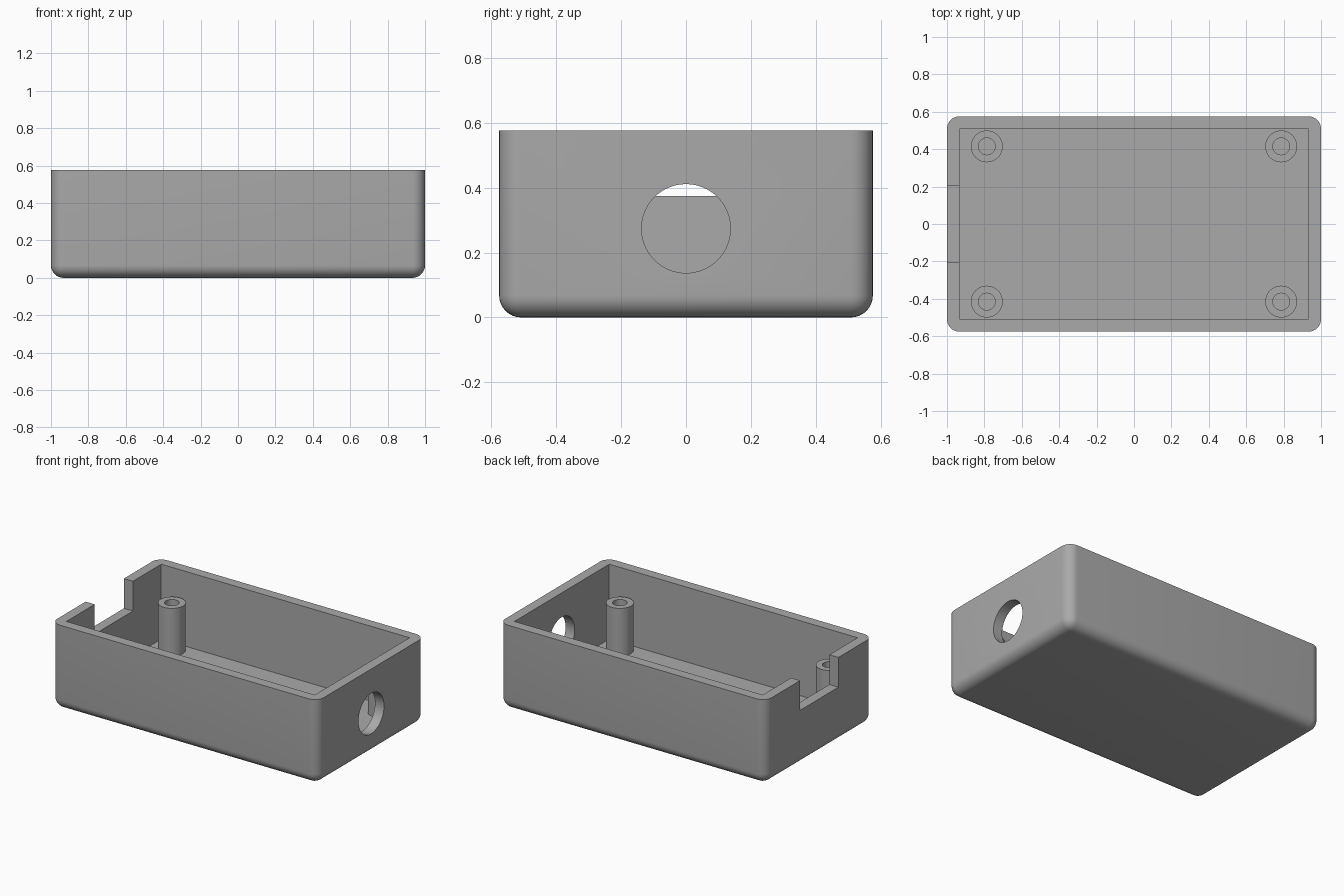
import bpy, bmesh
from mathutils import Matrix, Vector

if "Cube" in bpy.data.objects:
    bpy.data.objects.remove(bpy.data.objects["Cube"], do_unlink=True)

LENGTH, WIDTH, HEIGHT = 2.0, 1.152, 0.576
WALL = 0.068
POST_TOP = 0.39

grey = bpy.data.materials.new("plain grey")
grey.use_nodes = True
grey.diffuse_color = (0.4, 0.4, 0.4, 1)
grey.node_tree.nodes["Principled BSDF"].inputs["Base Color"].default_value = (0.4, 0.4, 0.4, 1)


def add_object(name, bm):
    mesh = bpy.data.meshes.new(name)
    bm.to_mesh(mesh)
    bm.free()
    mesh.materials.append(grey)
    obj = bpy.data.objects.new(name, mesh)
    bpy.context.collection.objects.link(obj)
    return obj


def box(name, low, high, rounding=0):
    low, high = Vector(low), Vector(high)
    bm = bmesh.new()
    bmesh.ops.create_cube(bm, size=1)
    for v in bm.verts:
        v.co = Vector(a + (b - a) * (t + 0.5) for a, b, t in zip(low, high, v.co))
    if rounding:
        # round every edge except those around the open top
        edges = [e for e in bm.edges if min(v.co.z for v in e.verts) < high.z - 0.001]
        bmesh.ops.bevel(bm, geom=edges, offset=rounding, segments=8,
                        profile=0.5, affect='EDGES')
    return add_object(name, bm)


def cylinder(name, radius, depth, matrix):
    bm = bmesh.new()
    bmesh.ops.create_cone(bm, cap_ends=True, segments=64, radius1=radius,
                          radius2=radius, depth=depth, matrix=matrix)
    return add_object(name, bm)


def cut(target, cutter):
    cutter.hide_render = True
    mod = target.modifiers.new("cut", 'BOOLEAN')
    mod.operation, mod.solver, mod.object = 'DIFFERENCE', 'EXACT', cutter
    bpy.context.view_layer.objects.active = target
    bpy.ops.object.modifier_apply(modifier=mod.name)
    bpy.data.objects.remove(cutter, do_unlink=True)


def smooth(obj):
    bpy.ops.object.select_all(action='DESELECT')
    obj.select_set(True)
    bpy.context.view_layer.objects.active = obj
    bpy.ops.object.shade_smooth_by_angle(angle=0.6)


# Open tray with rounded outside and square inside
hx, hy = LENGTH / 2, WIDTH / 2
shell = box("enclosure_shell", (-hx, -hy, 0), (hx, hy, HEIGHT), WALL)
cut(shell, box("cavity_cutter", (WALL - hx, WALL - hy, WALL), (hx - WALL, hy - WALL, 1)))

# Notch in the right end wall
cut(shell, box("notch_cutter", (-1.2, -0.205, 0.374), (-0.8, 0.205, 1)))

# Round port in the left end wall
cut(shell, cylinder("port_cutter", 0.137, 0.4,
                    Matrix.Translation((hx, 0, 0.274)) @ Matrix.Rotation(1.570796, 4, 'Y')))
smooth(shell)

# Four hollow screw posts standing on the floor
for end, sx in (("right", -1), ("left", 1)):
    for side, sy in (("front", -1), ("back", 1)):
        bottom = WALL - 0.01
        place = Matrix.Translation((sx * 0.787, sy * 0.415, (POST_TOP + bottom) / 2))
        post = cylinder(f"{side}_{end}_screw_post", 0.085, POST_TOP - bottom, place)
        cut(post, cylinder("screw_hole_cutter", 0.045, 1, place))
        smooth(post)
